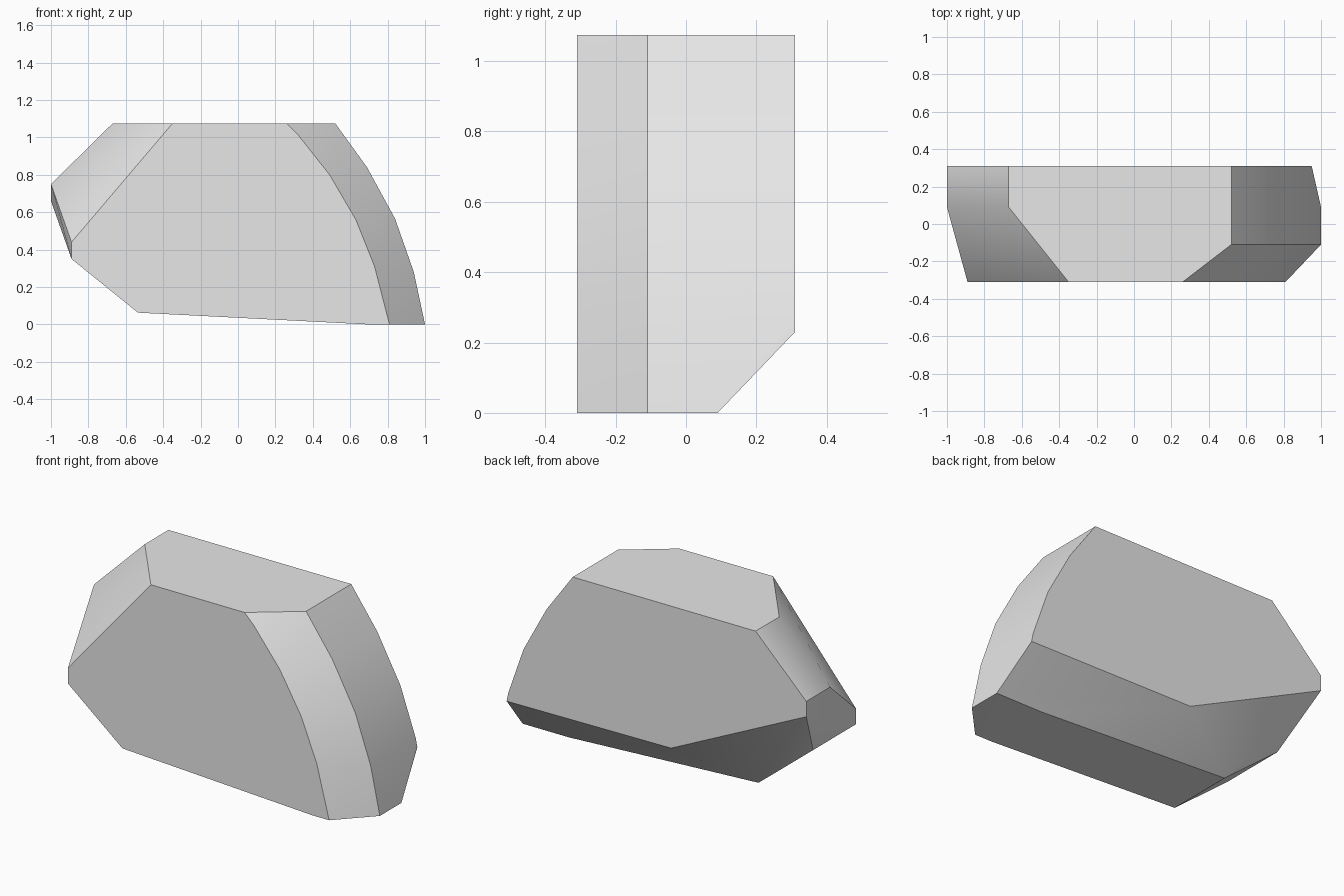
import bpy
import bmesh
import math

# Remove only the default cube
default_cube = bpy.data.objects.get("Cube")
if default_cube:
    bpy.data.objects.remove(default_cube, do_unlink=True)

# Depths (y) and top height shared by all sections of the block
FRONT, BACK = -0.31, 0.31
CHAMFER_RIGHT = -0.11
CHAMFER_LEFT = 0.09
TOP = 1.075


def at_depth(section, y):
    """Place an (x, z) section at a given depth."""
    return [(x, y, z) for x, z in section]


def make_material(name, value):
    mat = bpy.data.materials.new(name)
    mat.use_nodes = True
    colour = (value, value, value, 1.0)
    mat.diffuse_color = colour
    for node in mat.node_tree.nodes:
        if node.type == 'BSDF_PRINCIPLED':
            node.inputs["Base Color"].default_value = colour
    return mat


def make_convex_block(name, points, material):
    """Wrap a tight skin around the section points and merge flat faces."""
    bm = bmesh.new()
    for p in points:
        bm.verts.new(p)
    result = bmesh.ops.convex_hull(bm, input=bm.verts[:])
    unused = {g for g in result["geom_interior"] + result["geom_unused"]
              if isinstance(g, bmesh.types.BMVert)}
    bmesh.ops.delete(bm, geom=list(unused), context='VERTS')
    bmesh.ops.dissolve_limit(bm, angle_limit=math.radians(0.5),
                             verts=bm.verts[:], edges=bm.edges[:])
    bmesh.ops.recalc_face_normals(bm, faces=bm.faces[:])
    mesh = bpy.data.meshes.new(name)
    bm.to_mesh(mesh)
    bm.free()
    mesh.materials.append(material)
    obj = bpy.data.objects.new(name, mesh)
    bpy.context.collection.objects.link(obj)
    return obj


# Curved edge of the stone: full width, and the narrower one on the front face
outer_curve = [(0.52, TOP), (0.69, 0.84), (0.84, 0.565), (0.94, 0.28)]
front_curve = [(0.26, TOP), (0.32, 1.015), (0.49, 0.8), (0.63, 0.56),
               (0.73, 0.31), (0.81, 0)]

# Underside and pointed left end
underside = [(0.7, 0), (-0.535, 0.063), (-0.89, 0.35)]
front_left = [(-0.89, 0.44), (-0.35, TOP)]
left_slope = [(-1, 0.75), (-0.67, TOP)]
back_lower_edge = [(0.95, 0.23), (-0.12, 0.24), (-1, 0.66)]

points = at_depth(front_curve + underside + front_left, FRONT)
points += at_depth(outer_curve + [(1, 0)], CHAMFER_RIGHT)
points += at_depth([(1, 0)] + underside + left_slope, CHAMFER_LEFT)
points += at_depth(outer_curve + back_lower_edge + left_slope, BACK)

stone = make_convex_block("stone_block", points,
                          make_material("light grey stone", 0.8))

# Soft shading across the curved bands, crisp main edges
bpy.ops.object.select_all(action='DESELECT')
stone.select_set(True)
bpy.context.view_layer.objects.active = stone
bpy.ops.object.shade_smooth_by_angle(angle=math.radians(30))
